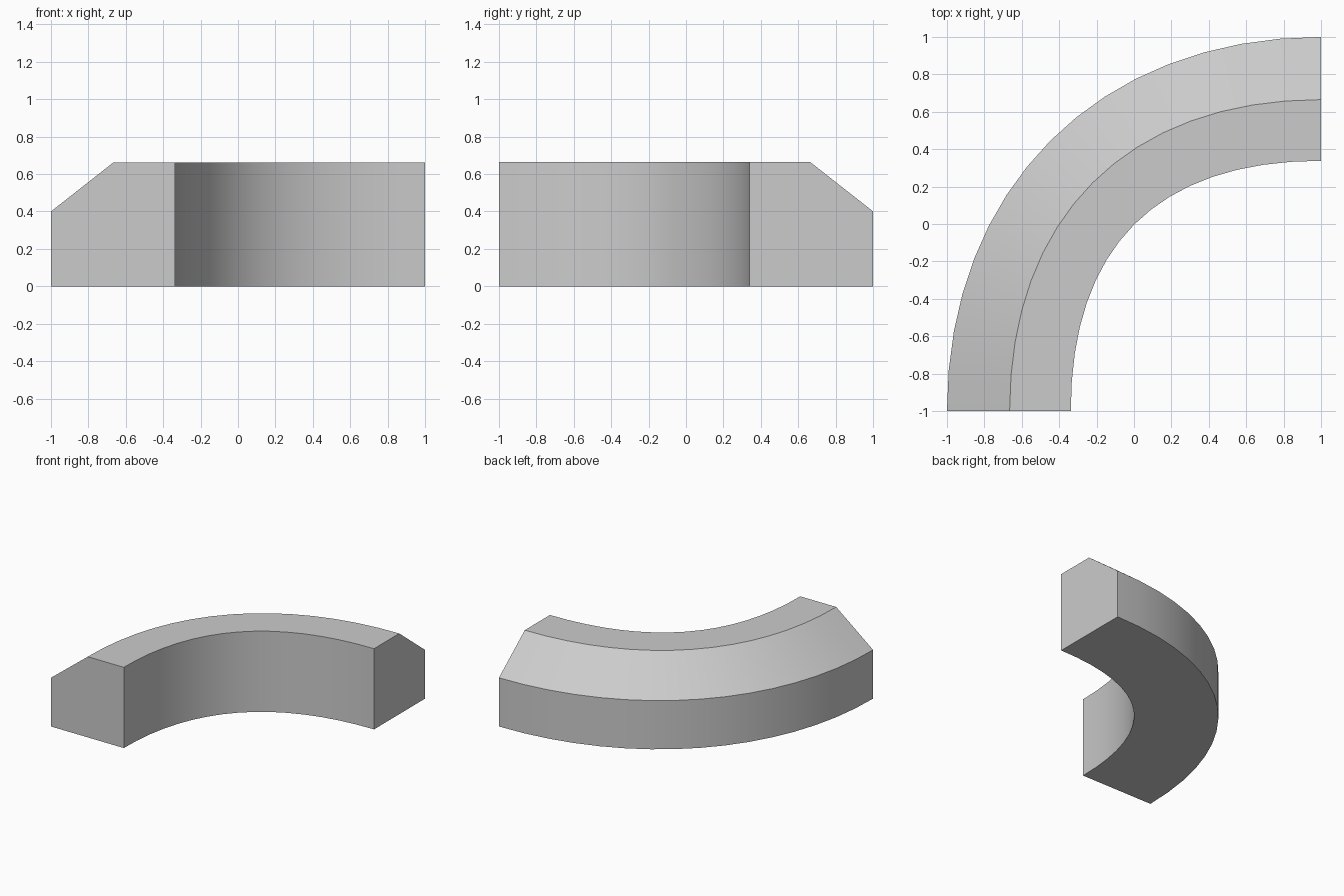
import bpy, bmesh

if "Cube" in bpy.data.objects:
    bpy.data.objects.remove(bpy.data.objects["Cube"])

SEGMENTS = 16
# Cross-section: end radius, height, fullness of the bend
PROFILE = [(2.0, 0.0, 0.595), (2.0, 0.4, 0.595), (1.665, 0.663, 0.622),
           (1.338, 0.663, 0.656), (1.338, 0.0, 0.656)]


def bend_point(radius, z, k, t):
    """Point on a quarter bend around the corner (1, -1)."""
    s = 1 - t
    a = radius * (3 * t * s * s * k + 3 * t * t * s + t ** 3)
    b = radius * (3 * s * t * t * k + 3 * s * s * t + s ** 3)
    return (1 - a, -1 + b, z)


# Sweep the section along the quarter bend
bm = bmesh.new()
rings = [[bm.verts.new(bend_point(r, z, k, i / SEGMENTS)) for r, z, k in PROFILE]
         for i in range(SEGMENTS + 1)]
n = len(PROFILE)
for ring, following in zip(rings, rings[1:]):
    for j in range(n):
        m = (j + 1) % n
        bm.faces.new((ring[j], ring[m], following[m], following[j]))

# End caps
bm.faces.new(rings[0])
bm.faces.new(rings[-1][::-1])
bmesh.ops.recalc_face_normals(bm, faces=bm.faces)

mesh = bpy.data.meshes.new("curved_kerb")
bm.to_mesh(mesh)
bm.free()
kerb = bpy.data.objects.new("curved_kerb", mesh)
bpy.context.collection.objects.link(kerb)

# Smooth bend with crisp section edges
bpy.context.view_layer.objects.active = kerb
kerb.select_set(True)
bpy.ops.object.shade_smooth_by_angle(angle=0.5)
